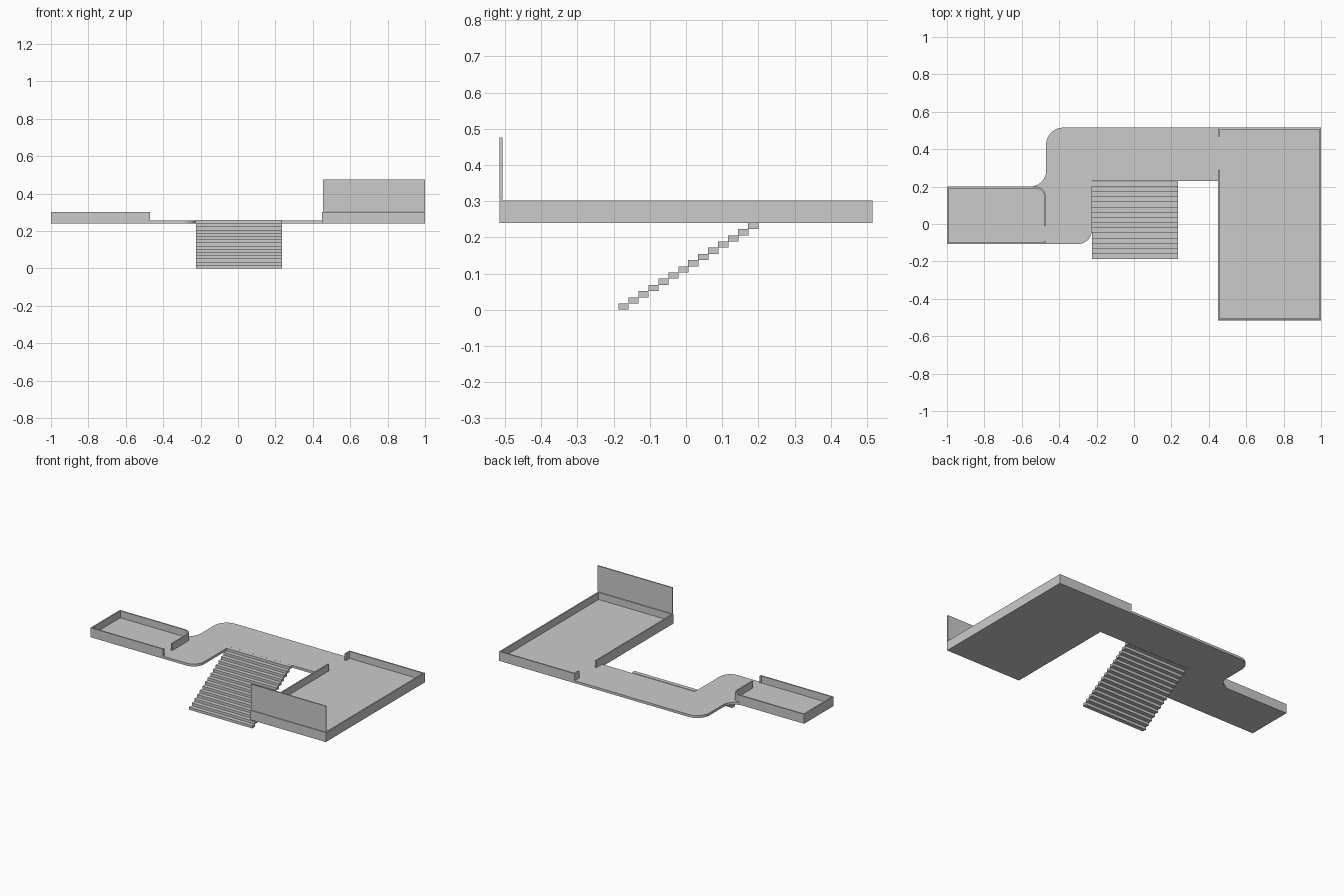
import bpy, bmesh
from math import tan
from mathutils import Vector

if "Cube" in bpy.data.objects:
    bpy.data.objects.remove(bpy.data.objects["Cube"])

FLOOR_Z, FLOOR_TOP, WALL_TOP = 0.24, 0.256, 0.302
WALL_T = 0.009


def fillet(pts, closed, segs=10):
    """Turn (x, y[, radius]) corners into a 2D path with rounded corners."""
    out, n = [], len(pts)
    for i, p in enumerate(pts):
        c = Vector(p[:2])
        r = p[2] if len(p) > 2 else 0
        if not r or (not closed and i in (0, n - 1)):
            out.append(c)
            continue
        u = (Vector(pts[i - 1][:2]) - c).normalized()
        v = (Vector(pts[(i + 1) % n][:2]) - c).normalized()
        d = r / tan(u.angle(v) / 2)
        a, b = c + u * d, c + v * d
        centre = c + (u + v).normalized() * (r * r + d * d) ** 0.5
        for k in range(segs + 1):
            out.append(centre + (a.lerp(b, k / segs) - centre).normalized() * r)
    return out


def prism(name, outline, z0, z1):
    """Extrude a closed outline between two heights."""
    bm = bmesh.new()
    face = bm.faces.new([bm.verts.new((p.x, p.y, z0)) for p in outline])
    ext = bmesh.ops.extrude_face_region(bm, geom=[face])
    top = [g for g in ext["geom"] if isinstance(g, bmesh.types.BMVert)]
    bmesh.ops.translate(bm, verts=top, vec=(0, 0, z1 - z0))
    bmesh.ops.recalc_face_normals(bm, faces=bm.faces)
    me = bpy.data.meshes.new(name)
    bm.to_mesh(me)
    bm.free()
    ob = bpy.data.objects.new(name, me)
    bpy.context.collection.objects.link(ob)
    return ob


def wall(name, corners):
    """Thin wall along an open counter-clockwise path, thickened inwards."""
    path = fillet(corners, False)
    dirs = [(b - a).normalized() for a, b in zip(path, path[1:])]
    normals = [Vector((-d.y, d.x)) for d in dirs]
    inner = []
    for i, p in enumerate(path):
        m, n = normals[max(i - 1, 0)], normals[min(i, len(normals) - 1)]
        inner.append(p + (m + n) * WALL_T / (1 + m.dot(n)))
    return prism(name, path + inner[::-1], FLOOR_TOP, WALL_TOP)


def box(name, lo, hi):
    x0, y0, z0 = lo
    x1, y1, z1 = hi
    ring = [Vector(p) for p in ((x0, y0), (x1, y0), (x1, y1), (x0, y1))]
    return prism(name, ring, z0, z1)


# Continuous floor: small room, curved walkway, large room
prism("floor_slab", fillet([
    (-1, -0.107), (-0.225, -0.107, 0.075), (-0.225, 0.23), (0.45, 0.23),
    (0.45, -0.515), (1, -0.515), (1, 0.515), (-0.47, 0.515, 0.09),
    (-0.47, 0.2, 0.085), (-1, 0.2)], True), FLOOR_Z, FLOOR_TOP)

# Low room walls with door openings
wall("small_room_wall", [(-0.471, -0.012), (-0.471, 0.2, 0.055), (-1, 0.2),
                         (-1, -0.107), (-0.471, -0.107), (-0.471, -0.093)])
wall("large_room_wall", [(0.45, 0.29), (0.45, -0.515), (1, -0.515),
                         (1, 0.515), (0.45, 0.515), (0.45, 0.467)])

# Tall panel above the front wall
box("front_panel", (0.455, -0.515, 0.305), (1, -0.507, 0.476))

# Open stair flight
step = box("stair_treads", (-0.225, -0.187, 0), (0.235, -0.159, 0.0172))
arr = step.modifiers.new("flight", "ARRAY")
arr.count = 15
arr.use_relative_offset = False
arr.use_constant_offset = True
arr.constant_offset_displace = (0, 0.0276, 0.01715)
